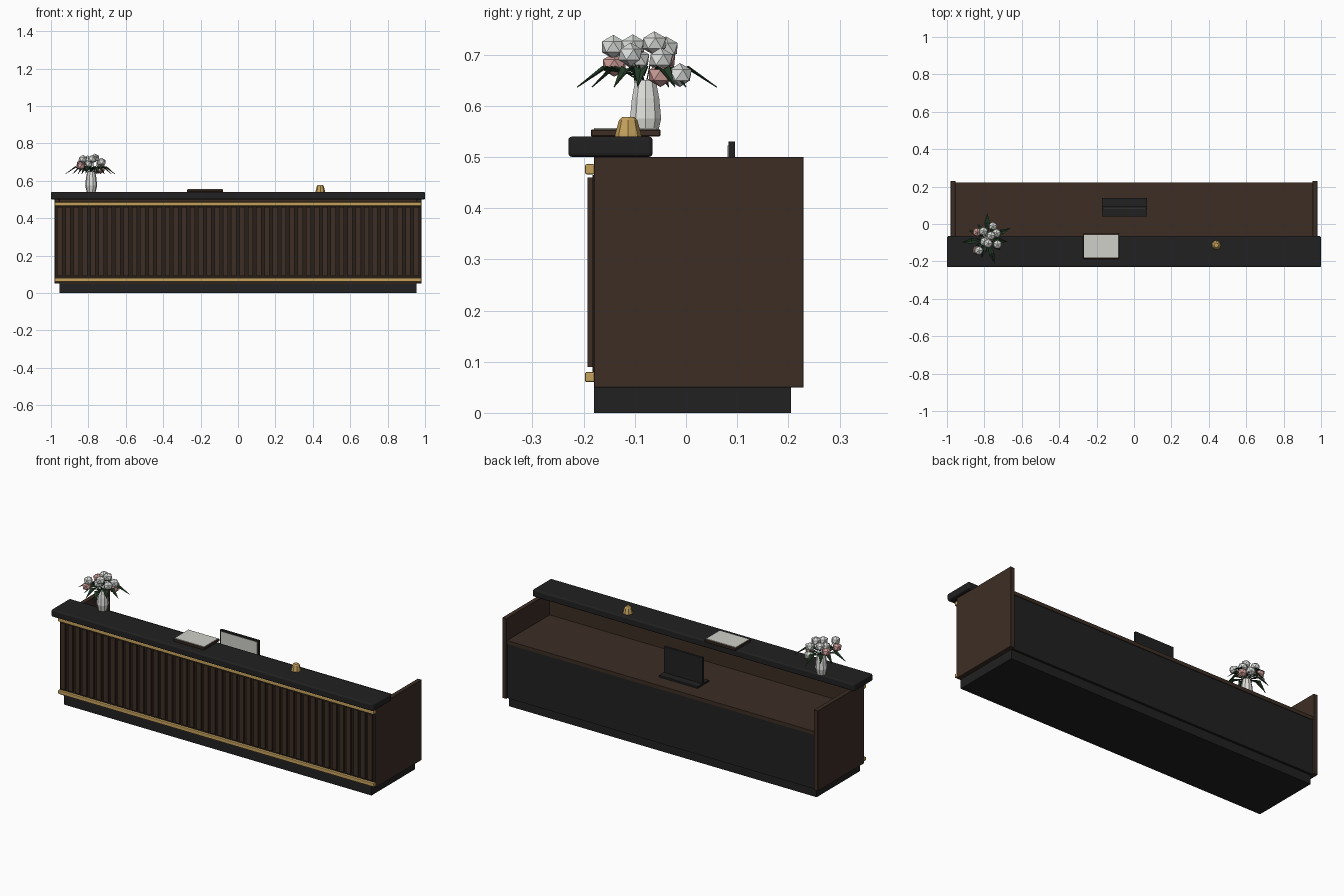
import bpy, bmesh, math
from mathutils import Vector

cube = bpy.data.objects.get("Cube")
if cube:
    bpy.data.objects.remove(cube, do_unlink=True)


def material(name, rgb):
    m = bpy.data.materials.new(name)
    m.use_nodes = True
    colour = (*rgb, 1)
    m.diffuse_color = colour
    m.node_tree.nodes["Principled BSDF"].inputs["Base Color"].default_value = colour
    return m


WALNUT = material("walnut", (0.046, 0.027, 0.018))
SHADOW = material("dark walnut", (0.02, 0.013, 0.009))
BLACK = material("matte black", (0.015, 0.015, 0.016))
GOLD = material("brushed gold", (0.56, 0.36, 0.11))
CERAMIC = material("white ceramic", (0.75, 0.75, 0.72))
PAPER = material("paper", (0.62, 0.63, 0.58))
PETAL = material("white petal", (0.72, 0.74, 0.71))
PINK = material("pink petal", (0.62, 0.34, 0.32))
LEAF = material("leaf green", (0.018, 0.045, 0.02))


def finish(name, bm, mat):
    mesh = bpy.data.meshes.new(name)
    bmesh.ops.recalc_face_normals(bm, faces=bm.faces)
    bm.to_mesh(mesh)
    bm.free()
    mesh.materials.append(mat)
    ob = bpy.data.objects.new(name, mesh)
    bpy.context.collection.objects.link(ob)
    return ob


def add_box(bm, x, y, z):
    """Add a box given as (low, high) pairs on each axis."""
    verts = bmesh.ops.create_cube(bm, size=1)["verts"]
    for v in verts:
        v.co = Vector([(a + b) / 2 + c * (b - a) for (a, b), c in zip((x, y, z), v.co)])


def box(name, x, y, z, mat, bevel=0, segments=2):
    bm = bmesh.new()
    add_box(bm, x, y, z)
    ob = finish(name, bm, mat)
    if bevel:
        mod = ob.modifiers.new("Bevel", "BEVEL")
        mod.width = bevel
        mod.segments = segments
    return ob


def lathe(name, centre, profile, sides, mat):
    """Stack faceted rings of (radius, height) and cap both ends."""
    bm = bmesh.new()
    rings = []
    for r, z in profile:
        angles = [math.tau * i / sides for i in range(sides)]
        rings.append([bm.verts.new((centre[0] + r * math.cos(a),
                                    centre[1] + r * math.sin(a), z)) for a in angles])
    for low, high in zip(rings, rings[1:]):
        for i in range(sides):
            j = (i + 1) % sides
            bm.faces.new((low[i], low[j], high[j], high[i]))
    bm.faces.new(rings[0])
    bm.faces.new(rings[-1])
    return finish(name, bm, mat)


# Counter carcass
DESK = 0.375
box("plinth", (-0.955, 0.955), (-0.18, 0.205), (0, 0.05), BLACK)
box("front_panel", (-0.955, 0.955), (-0.18, -0.155), (0.05, 0.5), WALNUT)
box("slat_backing", (-0.978, 0.978), (-0.183, -0.179), (0.08, 0.465), SHADOW)
box("base_board", (-0.955, 0.955), (-0.155, 0.215), (0.05, 0.07), BLACK)
box("back_panel", (-0.955, 0.955), (0.2, 0.218), (0.05, DESK - 0.02), BLACK)
box("desk_top", (-0.955, 0.955), (-0.155, 0.222), (DESK - 0.02, DESK), WALNUT)
for side, s in (("left", 1), ("right", -1)):
    box(side + "_side_panel", sorted((s * 0.955, s * 0.98)), (-0.18, 0.23), (0.05, 0.5), WALNUT, 0.001, 1)
box("counter_top", (-1, 1), (-0.23, -0.065), (0.5, 0.54), BLACK, 0.008, 3)

# Vertical slats on the front
bm = bmesh.new()
COUNT = 44
pitch = 1.95 / COUNT
for i in range(COUNT):
    x = (i + 0.5 - COUNT / 2) * pitch
    add_box(bm, (x - 0.014, x + 0.014), (-0.192, -0.18), (0.09, 0.46))
finish("front_slats", bm, WALNUT)

# Gold trim rails
for name, z in (("lower_rail", 0.07), ("upper_rail", 0.476)):
    box(name, (-0.98, 0.98), (-0.197, -0.178), (z - 0.01, z + 0.01), GOLD, 0.003)

# Monitor on the desk, with its display facing the front
box("monitor_base", (-0.17, 0.07), (0.04, 0.14), (DESK, DESK + 0.01), BLACK)
box("monitor", (-0.17, 0.07), (0.083, 0.096), (DESK + 0.01, 0.53), BLACK)
box("monitor_display", (-0.162, 0.062), (0.081, 0.084), (DESK + 0.02, 0.522), PAPER)

# Guest book
box("book_cover", (-0.272, -0.08), (-0.186, -0.05), (0.54, 0.554), WALNUT, 0.002, 1)
box("book_page", (-0.268, -0.084), (-0.18, -0.058), (0.553, 0.557), PAPER)

# Service bell
lathe("bell", (0.44, -0.113), [(0.026, 0.54), (0.025, 0.546), (0.018, 0.572), (0.012, 0.578)], 8, GOLD)

# Vase
VX, VY = -0.785, -0.079
lathe("vase", (VX, VY), [(0.024, 0.54), (0.032, 0.575), (0.028, 0.615), (0.021, 0.65)], 10, CERAMIC)

# Bouquet: blossom centres relative to the vase, with stems
white = [(-0.045, -0.063, 0.715), (0.005, -0.025, 0.716), (0.02, 0.017, 0.722),
         (-0.02, 0.04, 0.712), (-0.015, -0.016, 0.69), (0.05, 0.03, 0.69),
         (0.03, 0.067, 0.66), (0.055, -0.03, 0.7)]
pink = [(-0.055, -0.061, 0.68), (0.05, 0.029, 0.66), (-0.055, 0.035, 0.69)]
stems = bmesh.new()
for name, mat, centres in (("white_blossoms", PETAL, white), ("pink_blossoms", PINK, pink)):
    bm = bmesh.new()
    for i, (x, y, z) in enumerate(centres):
        centre = Vector((VX + x, VY + y, z))
        blob = bmesh.ops.create_icosphere(bm, subdivisions=1, radius=0.026)["verts"]
        for v in blob:
            a = i * 1.3
            c, s = math.cos(a), math.sin(a)
            v.co = centre + Vector((c * v.co.x - s * v.co.y, s * v.co.x + c * v.co.y, v.co.z * 0.9))
        root = Vector((VX + x * 0.1, VY + y * 0.1, 0.645))
        way = centre - root
        stalk = bmesh.ops.create_cone(stems, segments=4, radius1=0.0015, radius2=0.0015,
                                      depth=way.length)["verts"]
        turn = way.to_track_quat("Z", "Y")
        for v in stalk:
            v.co = turn @ v.co + (root + centre) / 2
    finish(name, bm, mat)
finish("stems", stems, LEAF)

# Folded pointed leaves that arch out under the blossoms
bm = bmesh.new()
LEAVES = 11
for i in range(LEAVES):
    a = math.tau * i / LEAVES + math.pi / 2
    out = Vector((math.cos(a), math.sin(a), 0))
    across = Vector((-out.y, out.x, 0))
    reach = (0.14, 0.095, 0.11)[i % 3]
    hub = Vector((VX, VY, 0))
    mid = hub + out * reach * 0.6 + Vector((0, 0, 0.672))
    base = bm.verts.new(hub + out * 0.015 + Vector((0, 0, 0.66)))
    ridge = bm.verts.new(mid)
    tip = bm.verts.new(hub + out * reach + Vector((0, 0, 0.637)))
    for s in (-1, 1):
        edge = bm.verts.new(mid + across * s * 0.014 + Vector((0, 0, 0.006)))
        bm.faces.new((base, edge, ridge))
        bm.faces.new((ridge, edge, tip))
leaves = finish("leaves", bm, LEAF)
leaves.modifiers.new("Thickness", "SOLIDIFY").thickness = 0.002
